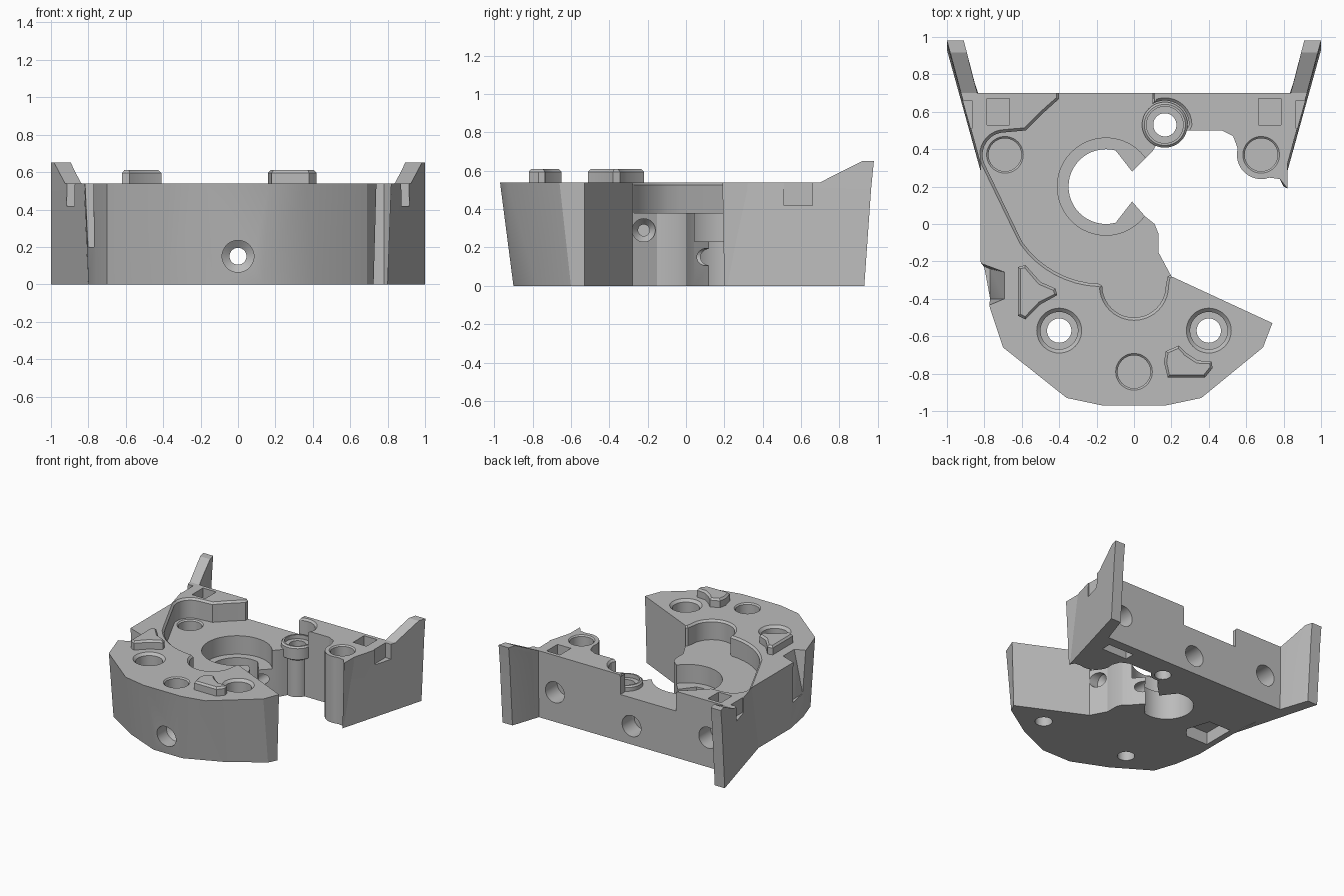
import bpy, bmesh, math
from mathutils import Vector

cube = bpy.data.objects.get("Cube")
if cube:
    bpy.data.objects.remove(cube, do_unlink=True)

TOP, FLOOR = 0.54, 0.38

grey = bpy.data.materials.new("plain_grey")
grey.use_nodes = True
grey.diffuse_color = (0.5, 0.5, 0.5, 1)
grey.node_tree.nodes["Principled BSDF"].inputs["Base Color"].default_value = (0.5, 0.5, 0.5, 1)


def arc(cx, cy, r, start, end, n):
    angles = [math.radians(start + (end - start) * i / n) for i in range(n + 1)]
    return [(cx + r * math.cos(a), cy + r * math.sin(a)) for a in angles]


def outset(pts, d):
    """Move a counter-clockwise outline outwards by d."""
    out = []
    for i, p in enumerate(pts):
        a, b, c = Vector(pts[i - 1]), Vector(p), Vector(pts[(i + 1) % len(pts)])
        e, f = (b - a).normalized(), (c - b).normalized()
        n = Vector((e.y + f.y, -e.x - f.x)).normalized()
        out.append(tuple(b + n * d))
    return out


def loft(name, rings):
    """Join equal-length rings of 3D points into a closed solid."""
    bm = bmesh.new()
    loops = [[bm.verts.new(p) for p in ring] for ring in rings]
    n = len(loops[0])
    for lo, hi in zip(loops, loops[1:]):
        for i in range(n):
            j = (i + 1) % n
            bm.faces.new((lo[i], lo[j], hi[j], hi[i]))
    bm.faces.new(loops[0][::-1])
    bm.faces.new(loops[-1])
    bmesh.ops.recalc_face_normals(bm, faces=bm.faces)
    mesh = bpy.data.meshes.new(name)
    bm.to_mesh(mesh)
    bm.free()
    mesh.materials.append(grey)
    obj = bpy.data.objects.new(name, mesh)
    bpy.context.collection.objects.link(obj)
    return obj


def prism(name, lower, z0, z1, upper=None):
    return loft(name, [[(x, y, z0) for x, y in lower],
                       [(x, y, z1) for x, y in (upper or lower)]])


def turned(name, centre, profile, axis="z"):
    """Round solid from (radius, position along the axis) pairs."""
    rings = []
    for r, t in profile:
        ring = arc(0, 0, r, 0, 352.5, 47)
        if axis == "z":
            rings.append([(centre[0] + u, centre[1] + v, t) for u, v in ring])
        elif axis == "y":
            rings.append([(centre[0] + u, t, centre[1] + v) for u, v in ring])
        else:
            rings.append([(t, centre[0] + u, centre[1] + v) for u, v in ring])
    return loft(name, rings)


def box(name, x0, x1, y0, y1, z0, z1):
    return prism(name, [(x0, y0), (x1, y0), (x1, y1), (x0, y1)], z0, z1)


def activate(obj):
    bpy.ops.object.select_all(action="DESELECT")
    obj.select_set(True)
    bpy.context.view_layer.objects.active = obj


def combine(obj, tools, operation="DIFFERENCE"):
    activate(obj)
    for tool in tools:
        mod = obj.modifiers.new("cut", "BOOLEAN")
        mod.operation, mod.solver, mod.object = operation, "EXACT", tool
        bpy.ops.object.modifier_apply(modifier=mod.name)
        bpy.data.objects.remove(tool, do_unlink=True)


def finish(obj):
    activate(obj)
    bpy.ops.object.shade_smooth_by_angle(angle=math.radians(25))


# Body: C-shaped block whose front tapers in towards the base
front_top = [(-0.82, -0.2), (-0.77, -0.45), (-0.7, -0.66), (-0.36, -0.93), (-0.17, -0.97),
             (0.17, -0.97), (0.36, -0.93), (0.69, -0.66), (0.74, -0.53)]
front_base = [(-0.8, -0.2), (-0.76, -0.42), (-0.7, -0.6), (-0.41, -0.78), (-0.13, -0.9),
              (0.13, -0.9), (0.41, -0.78), (0.69, -0.6), (0.725, -0.53)]
inside = ([(0.2, -0.28), (0.13, -0.15), (0.13, -0.05), (0.11, 0), (0.06, 0.04), (-0.01, 0.12)]
          + arc(-0.15, 0.2, 0.2, 285, 75, 28)
          + [(-0.01, 0.28), (0.1, 0.39), (0.14, 0.46), (0.2, 0.5), (0.47, 0.5), (0.53, 0.47)]
          + arc(0.68, 0.37, 0.13, 165, 290, 12) + [(0.78, 0.24)])
back_top = [(0.82, 0.19), (0.82, 0.32), (0.84, 0.7), (-0.84, 0.7), (-0.82, 0.32)]
back_base = [(0.8, 0.2), (0.81, 0.32), (0.84, 0.7), (-0.84, 0.7), (-0.8, 0.32)]
body = prism("body", front_base + inside + back_base, 0, TOP, front_top + inside + back_top)

# Sunken deck, open at the back and at the mouth of the C
deck = ([(-0.4, 0.8), (-0.4, 0.67), (-0.5, 0.58), (-0.58, 0.5)]
        + arc(-0.69, 0.37, 0.12, 90, 205, 10)
        + [(-0.63, -0.03)] + arc(-0.17, 0.2, 0.52, 215, 268, 8)
        + arc(0, -0.33, 0.17, 180, 360, 20)
        + [(0.18, -0.28), (0.3, -0.22), (0.28, 0.5)]
        + arc(0.165, 0.53, 0.13, 0, 120, 10) + [(0.1, 0.8)])
cuts = [prism("deck_cutter", deck, FLOOR, 0.7),
        prism("deck_rim_cutter", deck, TOP - 0.015, TOP + 0.015, outset(deck, 0.03)),
        turned("bore_step_cutter", (-0.15, 0.2), [(0.26, 0.23), (0.26, 0.6)])]

# Countersunk screw holes and blind sockets from above
for x in (-0.4, 0.4):
    cuts.append(turned("screw_cutter", (x, -0.57), [
        (0.065, -0.1), (0.065, 0.36), (0.1, 0.36), (0.1, TOP - 0.02), (0.14, TOP + 0.02)]))
for x, y, z in ((-0.69, 0.37, FLOOR), (0.68, 0.37, TOP), (0, -0.79, TOP)):
    cuts.append(turned("socket_cutter", (x, y), [
        (0.088, z - 0.15), (0.088, z - 0.01), (0.108, z + 0.01), (0.108, z + 0.02)]))

# Long hole from front to back, side holes in the back wall, small mouth hole
cuts.append(turned("long_cutter", (0, 0.15), [
    (0.085, -1.1), (0.085, -0.8), (0.045, -0.77), (0.045, 0.55), (0.085, 0.55), (0.085, 0.8)], "y"))
for x in (-0.69, 0.69):
    cuts.append(turned("wall_hole_cutter", (x, 0.24), [(0.085, 0.55), (0.085, 0.8)], "y"))
cuts.append(turned("mouth_hole_cutter", (-0.22, 0.29), [
    (0.03, -0.1), (0.03, 0.08), (0.06, 0.12), (0.06, 0.3)], "x"))

# Square pockets, underside pockets and the sloping side notch
for s in (-1, 1):
    cuts.append(box("pocket_cutter", s * 0.725 - 0.06, s * 0.725 + 0.06, 0.53, 0.67, 0.42, 0.6))
cuts.append(box("slot_cutter", 0.53, 0.76, 0.54, 0.62, -0.1, 0.08))
cuts.append(prism("base_pocket_cutter", [(-0.75, -0.05), (-0.55, -0.05), (-0.49, 0.03),
                                         (-0.55, 0.22), (-0.75, 0.22)], -0.1, 0.1))
cuts.append(prism("side_notch_cutter",
                  [(-0.95, -0.48), (-0.77, -0.4), (-0.77, -0.24), (-0.95, -0.17)], 0.2, 0.6,
                  [(-0.95, -0.51), (-0.68, -0.4), (-0.68, -0.26), (-0.95, -0.16)]))
combine(body, cuts)
finish(body)

# Flared wings with a ramped top and an outer clip notch
for side, s in (("left", 1), ("right", -1)):
    base = [(s * 0.8, 0.21), (s * 1.0, 0.93), (s * 0.91, 0.93), (s * 0.83, 0.69)]
    mid = [(s * 0.82, 0.32), (s * 1.0, 0.965), (s * 0.91, 0.965), (s * 0.835, 0.69)]
    top = [(s * 0.82, 0.32), (s * 1.0, 0.98), (s * 0.91, 0.98), (s * 0.835, 0.69)]
    wing = loft(side + "_wing", [[(x, y, z) for x, y in ring]
                                 for ring, z in ((base, 0), (mid, 0.5), (top, 0.65))])
    ramp = [(0.1, TOP), (0.7, TOP), (0.92, 0.651), (0.92, 0.8), (0.1, 0.8)]
    ramp_cutter = loft("ramp_cutter", [[(x, y, z) for y, z in ramp] for x in (s * 0.7, s * 1.1)])
    x0, x1 = sorted((s * 0.865, s * 1.1))
    combine(wing, [ramp_cutter, box("clip_cutter", x0, x1, 0.51, 0.66, 0.42, 0.6)])
    finish(wing)

# Screw boss: flanged head on a narrower neck
boss = turned("screw_boss", (0.165, 0.53), [(0.088, 0), (0.088, 0.3), (0.122, 0.32),
                                            (0.122, 0.41), (0.11, 0.422)])
combine(boss, [turned("boss_cutter", (0.165, 0.53), [
    (0.062, -0.1), (0.062, 0.39), (0.098, 0.39), (0.098, 0.5)])])
finish(boss)
# Clear the wall material behind the boss hole
combine(body, [turned("boss_clearance", (0.165, 0.53), [(0.064, -0.1), (0.064, 0.7)])])

# Raised locating pads with chamfered edges
pads = {
    "triangular_pad": [(-0.62, -0.49), (-0.58, -0.51), (-0.5, -0.43), (-0.41, -0.38),
                       (-0.42, -0.345), (-0.5, -0.31), (-0.58, -0.22), (-0.62, -0.23)],
    "curved_pad": [(0.18, -0.82), (0.38, -0.82), (0.42, -0.77), (0.415, -0.735), (0.34, -0.73),
                   (0.28, -0.69), (0.24, -0.65), (0.17, -0.68), (0.16, -0.74)],
}
for name, pts in pads.items():
    inner = outset(pts, -0.015)
    pad = loft(name, [[(x, y, z) for x, y in ring]
                      for ring, z in ((pts, 0.5), (pts, 0.595), (inner, 0.61))])
    finish(pad)
